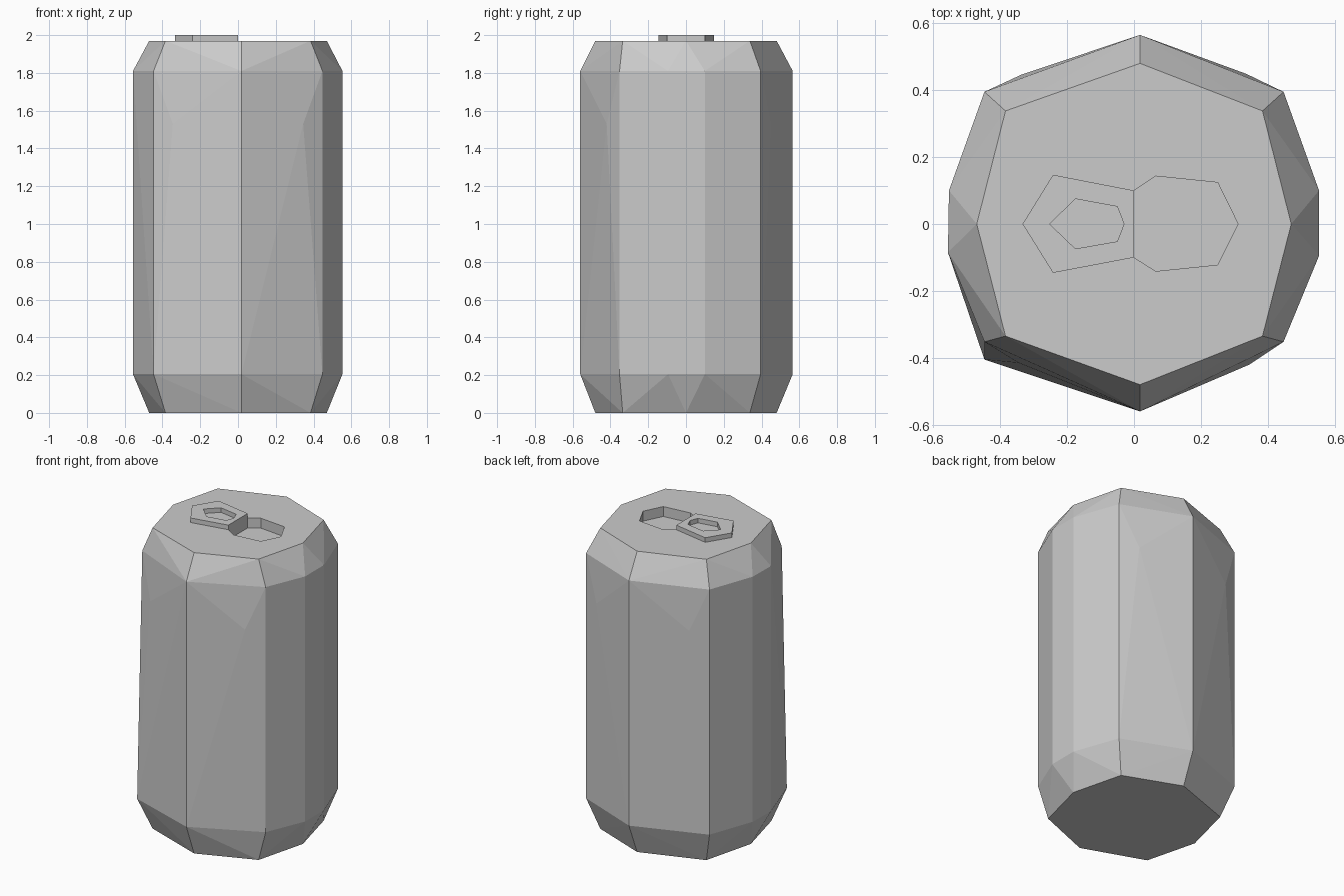
import bpy, bmesh, math

if "Cube" in bpy.data.objects:
    bpy.data.objects.remove(bpy.data.objects["Cube"])


def link(bm, name):
    bmesh.ops.recalc_face_normals(bm, faces=bm.faces)
    me = bpy.data.meshes.new(name)
    bm.to_mesh(me)
    bm.free()
    ob = bpy.data.objects.new(name, me)
    bpy.context.collection.objects.link(ob)
    return ob


def prism(name, outline, z0, z1):
    bm = bmesh.new()
    face = bm.faces.new([bm.verts.new((x, y, z0)) for x, y in outline])
    ext = bmesh.ops.extrude_face_region(bm, geom=[face], use_keep_orig=True)
    verts = [g for g in ext["geom"] if isinstance(g, bmesh.types.BMVert)]
    bmesh.ops.translate(bm, verts=verts, vec=(0, 0, z1 - z0))
    return link(bm, name)


def cut(ob, cutter):
    cutter.hide_render = True
    mod = ob.modifiers.new("cut", 'BOOLEAN')
    mod.operation = 'DIFFERENCE'
    mod.solver = 'EXACT'
    mod.object = cutter
    bpy.context.view_layer.objects.active = ob
    bpy.ops.object.modifier_apply(modifier=mod.name)
    bpy.data.objects.remove(cutter)


# Can body: faceted shell from rim rings, body rings and slight bulges
rim = [(0.018, 0.48), (0.384, 0.338), (0.47, 0), (0.384, -0.335),
       (0.018, -0.48), (-0.384, -0.335), (-0.47, 0), (-0.384, 0.338)]
ring = [(0.018, 0.565), (0.447, 0.395), (0.553, 0.1), (0.553, -0.095),
        (0.447, -0.352), (0.018, -0.56), (-0.447, -0.352),
        (-0.556, -0.085), (-0.553, 0.1), (-0.447, 0.395)]
bulges = [(0.345, -0.42), (-0.345, -0.415), (0.335, 0.449), (-0.335, 0.447)]
low_ring = ring[:6] + [(-0.447, -0.405)] + ring[7:]

bm = bmesh.new()
for pts, z in ((rim, 0), (low_ring, 0.205), (bulges, 1.53),
               (ring, 1.81), (rim, 1.97)):
    for x, y in pts:
        bm.verts.new((x, y, z))
bmesh.ops.convex_hull(bm, input=bm.verts[:])
bmesh.ops.dissolve_limit(bm, angle_limit=math.radians(0.3),
                         verts=bm.verts[:], edges=bm.edges[:])
body = link(bm, "can_body")

# Drinking hole
mouth = [(0, 0.1), (0.065, 0.143), (0.25, 0.124), (0.311, 0),
         (0.25, -0.122), (0.065, -0.141), (0, -0.1)]
cut(body, prism("mouth_cutter", mouth, 1.905, 2.1))

# Pull tab with finger hole
tab = prism("pull_tab", [(0, 0.1), (-0.242, 0.147), (-0.333, 0),
                         (-0.242, -0.146), (0, -0.1)], 1.97, 2.0)
finger = [(-0.252, 0), (-0.175, 0.075), (-0.05, 0.052), (-0.03, 0),
          (-0.05, -0.052), (-0.175, -0.074)]
cut(tab, prism("finger_cutter", finger, 1.9, 2.1))
